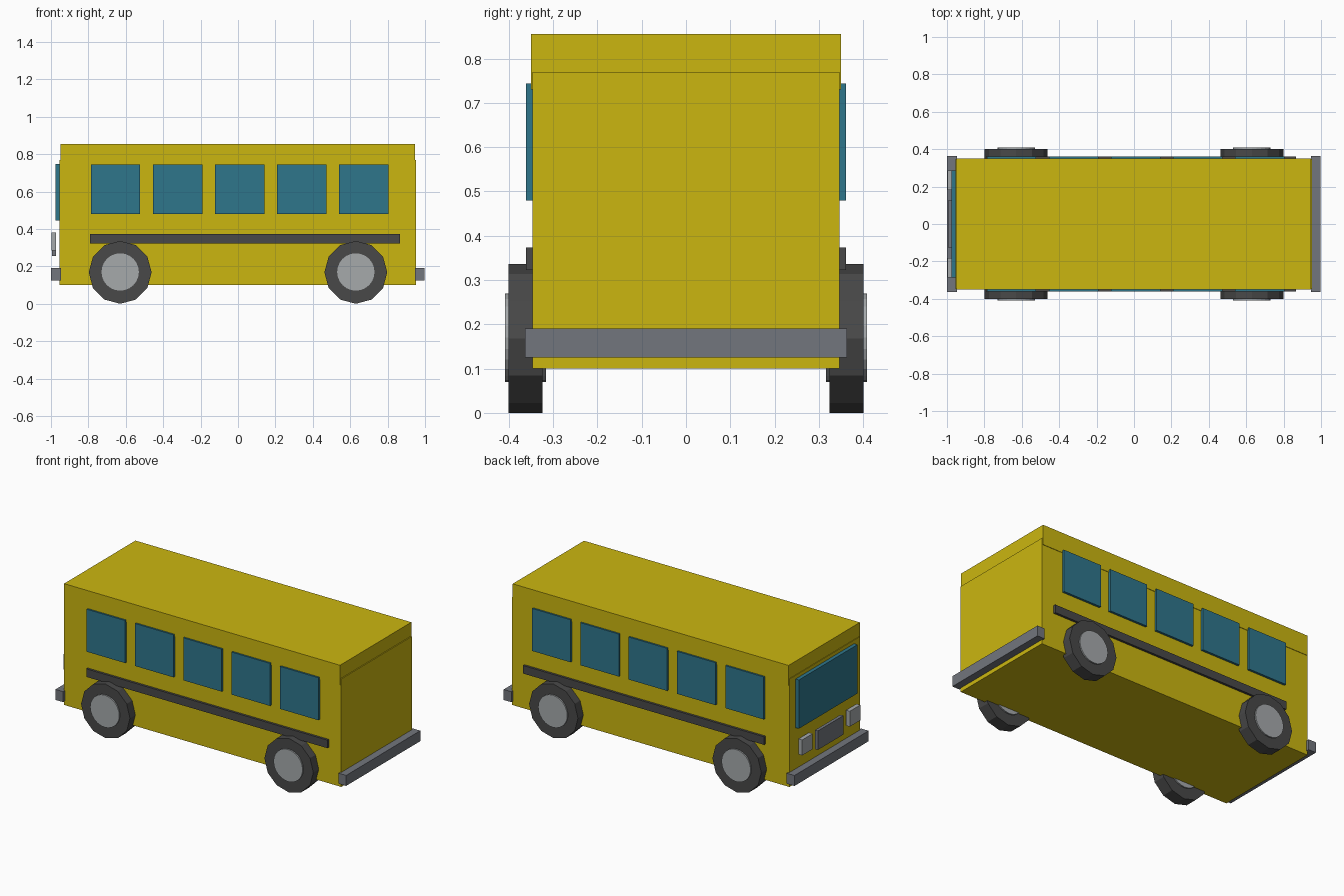
import bpy
import math

cube = bpy.data.objects.get("Cube")
if cube:
    bpy.data.objects.remove(cube, do_unlink=True)


def material(name, rgb):
    mat = bpy.data.materials.new(name)
    mat.use_nodes = True
    mat.diffuse_color = (*rgb, 1)
    mat.node_tree.nodes["Principled BSDF"].inputs["Base Color"].default_value = (*rgb, 1)
    return mat


YELLOW = material("bus yellow", (0.60, 0.47, 0.005))
GLASS = material("teal glass", (0.028, 0.18, 0.26))
RUBBER = material("dark rubber", (0.065, 0.065, 0.065))
STEEL = material("bumper grey", (0.17, 0.18, 0.205))
SILVER = material("light silver", (0.38, 0.40, 0.41))


def box(name, x, y, z, mat):
    """Box spanning the given (low, high) range on each axis."""
    spans = (x, y, z)
    bpy.ops.mesh.primitive_cube_add(size=1, location=[(a + b) / 2 for a, b in spans])
    ob = bpy.context.object
    ob.name = name
    ob.scale = [b - a for a, b in spans]
    bpy.ops.object.transform_apply(location=False, rotation=False, scale=True)
    ob.data.materials.append(mat)
    return ob


def disc(name, x, y, z, radius, width, sides, mat):
    """Cylinder with its axle along y."""
    bpy.ops.mesh.primitive_cylinder_add(vertices=sides, radius=radius, depth=width,
                                        location=(x, y, z), rotation=(math.pi / 2, 0, 0))
    ob = bpy.context.object
    ob.name = name
    ob.data.materials.append(mat)
    return ob


# Body and the slightly wider, shorter roof cap
box("body", (-0.954, 0.952), (-0.347, 0.347), (0.10, 0.77), YELLOW)
box("roof", (-0.95, 0.946), (-0.35, 0.35), (0.73, 0.855), YELLOW)

# Both long sides: windows, rub strip, wheels
for side, s in (("right", -1), ("left", 1)):
    depth = sorted((s * 0.34, s * 0.361))
    for i in range(5):
        x = -0.655 + i * 0.332
        box(f"{side}_window_{i + 1}", (x - 0.132, x + 0.132), depth, (0.48, 0.744), GLASS)
    box(f"{side}_side_strip", (-0.79, 0.867), depth, (0.323, 0.373), RUBBER)
    for end, x in (("front", -0.63), ("rear", 0.63)):
        disc(f"{end}_{side}_tyre", x, s * 0.3625, 0.168, 0.168, 0.076, 12, RUBBER)
        disc(f"{end}_{side}_hub", x, s * 0.3625, 0.17, 0.10, 0.092, 24, SILVER)

# Bumpers at both ends
for end, x in (("front", (-1.0, -0.947)), ("rear", (0.946, 0.998))):
    box(f"{end}_bumper", x, (-0.364, 0.364), (0.125, 0.19), STEEL)

# Nose: windscreen, grille, headlights
box("windscreen", (-0.977, -0.94), (-0.287, 0.287), (0.445, 0.748), GLASS)
box("grille", (-0.994, -0.974), (-0.125, 0.125), (0.256, 0.374), STEEL)
for side, s in (("right", -1), ("left", 1)):
    box(f"{side}_headlight", (-0.998, -0.972), sorted((s * 0.182, s * 0.285)),
        (0.284, 0.38), SILVER)
